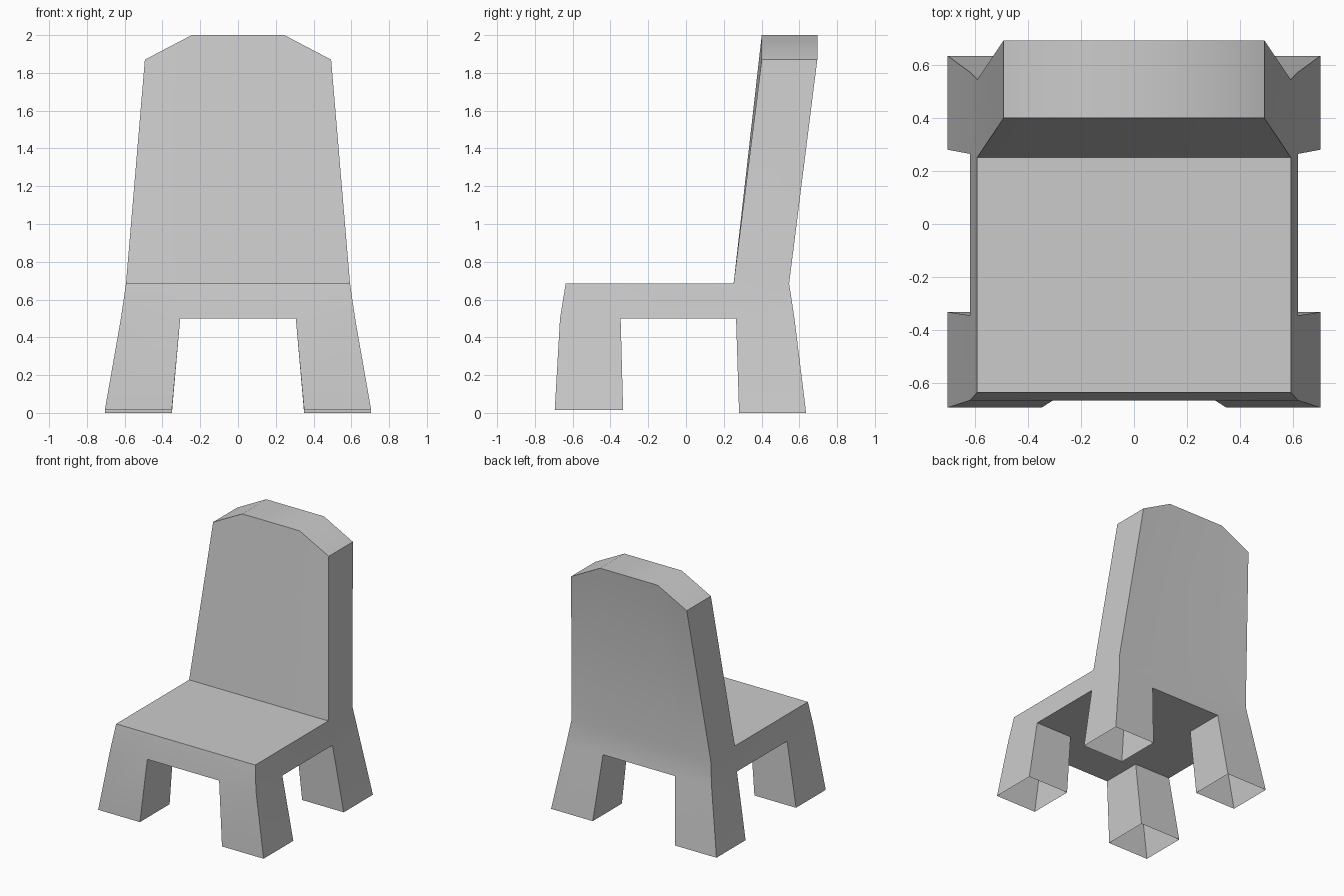
import bpy, bmesh
from math import radians

if "Cube" in bpy.data.objects:
    bpy.data.objects.remove(bpy.data.objects["Cube"])

# The chair is one continuous shell: a 4 x 4 grid of points at each height.
# Each level: outer x, inner x, four y rows, z of each row, drop at the outer columns
levels = [
    (0.705, 0.35, (-0.695, -0.333, 0.281, 0.636), (0.015, 0.015, 0, 0), 0),      # feet (open below)
    (0.62, 0.306, (-0.667, -0.346, 0.265, 0.574), (0.5,) * 4, 0),                # underside of seat
    (0.593, 0.296, (-0.637, -0.345, 0.252, 0.546), (0.685,) * 4, 0),             # top of seat
    (0.493, 0.245, (0.1, 0.2, 0.401, 0.695), (2.0,) * 4, 0.13),                  # top of backrest
]
ALL = {(i, j) for i in range(3) for j in range(3)}
LEGS = {(i, j) for i in (0, 2) for j in (0, 2)}
BACK = {(i, 2) for i in range(3)}

bm = bmesh.new()
points = {}


def point(level, i, j):
    key = (level, i, j)
    if key not in points:
        outer, inner, ys, zs, drop = levels[level]
        x = (-outer, -inner, inner, outer)[i]
        z = zs[j] - (drop if i in (0, 3) else 0)
        points[key] = bm.verts.new((x, ys[j], z))
    return points[key]


def ring(i, j):
    return [(i, j), (i + 1, j), (i + 1, j + 1), (i, j + 1)]


def walls(level, cells):
    """Outer walls of a group of cells, from one level to the next."""
    for i, j in cells:
        r = ring(i, j)
        for k, (di, dj) in enumerate(((0, -1), (1, 0), (0, 1), (-1, 0))):
            if (i + di, j + dj) not in cells:
                a, b = r[k], r[(k + 1) % 4]
                bm.faces.new((point(level, *a), point(level, *b),
                              point(level + 1, *b), point(level + 1, *a)))


def cap(level, cells, up=True):
    for c in cells:
        vs = [point(level, *p) for p in ring(*c)]
        bm.faces.new(vs if up else vs[::-1])


# Legs, hollow and open at the feet
walls(0, LEGS)
# Seat slab
cap(1, ALL - LEGS, up=False)
walls(1, ALL)
cap(2, ALL - BACK)
# Backrest
walls(2, BACK)
cap(3, BACK)

mesh = bpy.data.meshes.new("chair")
bm.to_mesh(mesh)
bm.free()
chair = bpy.data.objects.new("chair", mesh)
bpy.context.collection.objects.link(chair)

# Soft shading over shallow bends, crisp corners elsewhere
bpy.context.view_layer.objects.active = chair
chair.select_set(True)
bpy.ops.object.shade_smooth_by_angle(angle=radians(30))
